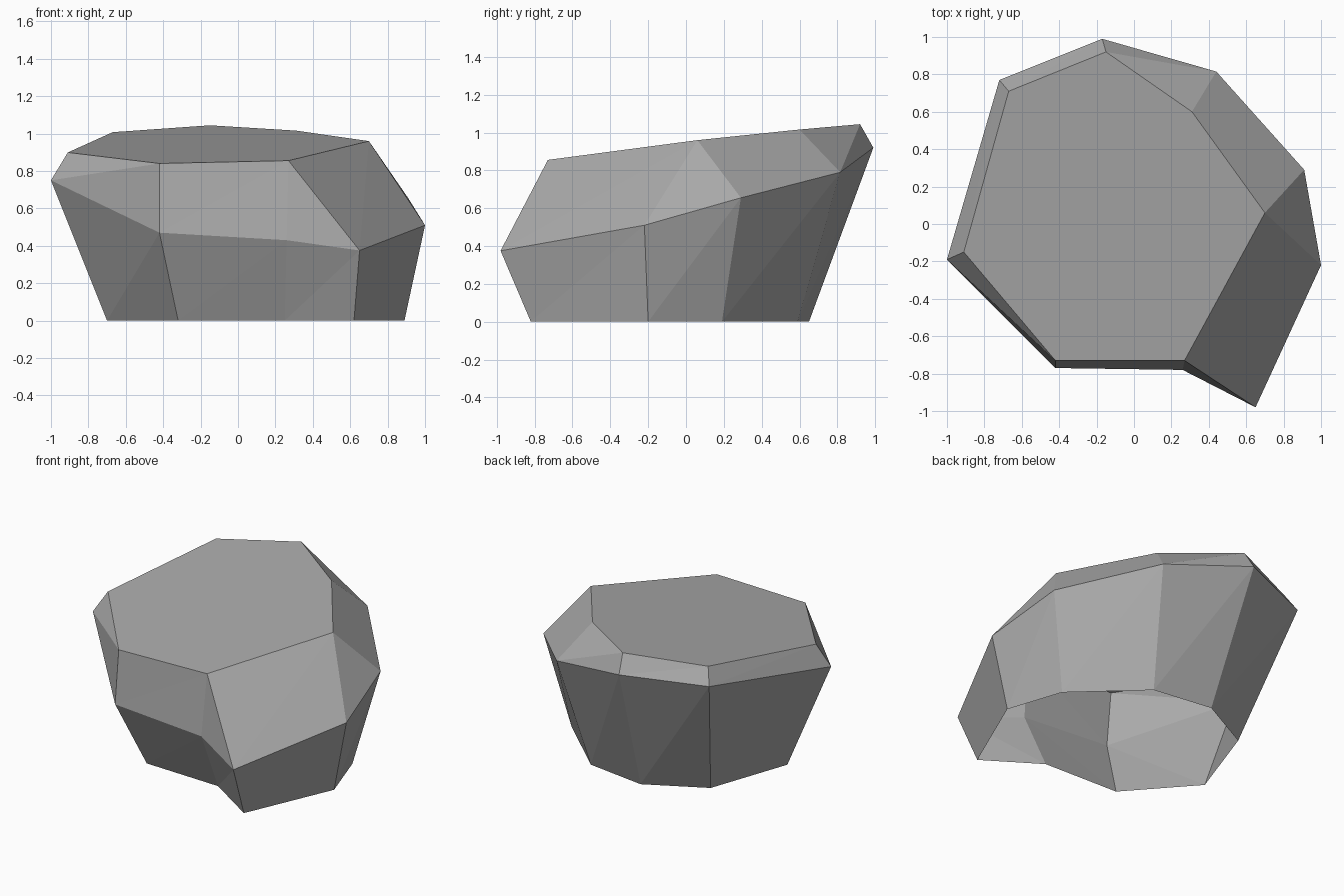
import bpy
import bmesh

default_cube = bpy.data.objects.get("Cube")
if default_cube:
    bpy.data.objects.remove(default_cube, do_unlink=True)

# Outlines, counter-clockwise from the -x side
base_outline = [(-.70, -.13), (-.32, -.56), (.25, -.58), (.62, -.82), (.89, -.20),
                (.76, .19), (.33, .59), (-.10, .65), (-.50, .44)]
waist_outline = [(-1, -.19, .75), (-.42, -.77, .47), (.26, -.78, .43),
                 (.65, -.98, .375), (1, -.22, .51), (.91, .29, .655),
                 (.44, .815, .79), (-.17, .99, .92), (-.72, .77, .90)]
top_outline = [(-.91, -.15), (-.42, -.73), (.27, -.73), (.70, .06),
               (.31, .60), (-.15, .92), (-.67, .71)]


def top_height(x, y):
    """Height of the gently tilted top facet."""
    return .937 + .022 * x + .12 * y


def make_material(name, colour):
    material = bpy.data.materials.new(name)
    material.use_nodes = True
    material.diffuse_color = colour
    shader = material.node_tree.nodes["Principled BSDF"]
    shader.inputs["Base Color"].default_value = colour
    shader.inputs["Roughness"].default_value = .9
    return material


bm = bmesh.new()
base = [bm.verts.new((x, y, 0)) for x, y in base_outline]
waist = [bm.verts.new(point) for point in waist_outline]
top = [bm.verts.new((x, y, top_height(x, y))) for x, y in top_outline]

# Tapering lower sides, open underneath
count = len(waist)
for i in range(count):
    j = (i + 1) % count
    bm.faces.new((base[i], base[j], waist[j]))
    bm.faces.new((base[i], waist[j], waist[i]))

# Bevelled shoulder: two top corners each meet two waist corners
corner_of_waist = [0, 1, 2, 2, 3, 3, 4, 5, 6]
for i in range(count):
    j = (i + 1) % count
    near, far = top[corner_of_waist[i]], top[corner_of_waist[j]]
    bm.faces.new((waist[i], waist[j], far))
    if near is not far:
        bm.faces.new((waist[i], far, near))

# Flat top facet
bm.faces.new(top)

mesh = bpy.data.meshes.new("rock")
bm.to_mesh(mesh)
bm.free()
mesh.materials.append(make_material("stone grey", (.40, .40, .40, 1)))
rock = bpy.data.objects.new("rock", mesh)
bpy.context.collection.objects.link(rock)
